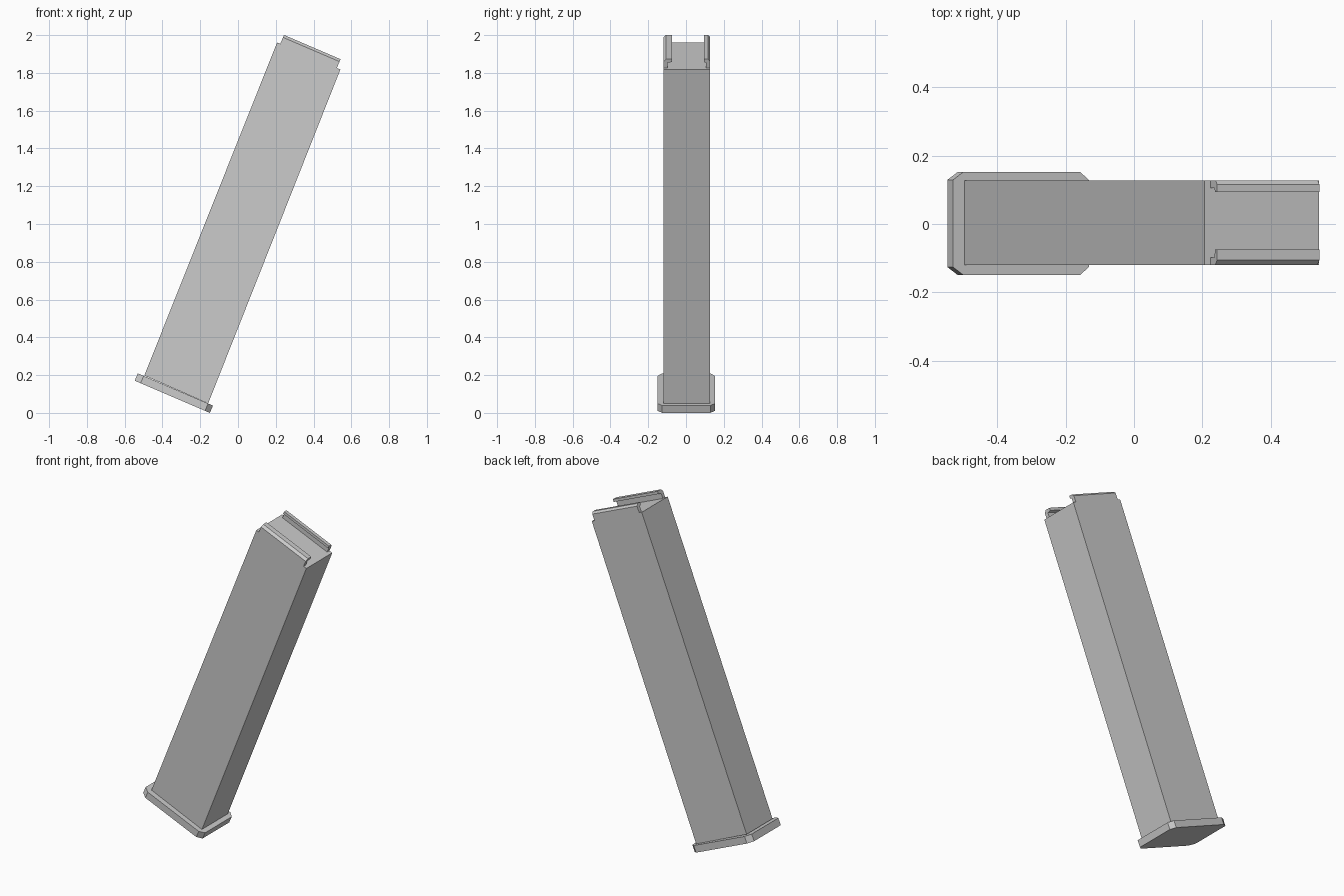
import bpy, bmesh, math
from mathutils import Vector

if "Cube" in bpy.data.objects:
    bpy.data.objects.remove(bpy.data.objects["Cube"])

TILT = math.radians(23.2)
ACROSS = Vector((math.cos(TILT), 0, -math.sin(TILT)))   # along the sloped end faces
NORMAL = Vector((math.sin(TILT), 0, math.cos(TILT)))    # out of the sloped end faces
Y = Vector((0, 1, 0))


def loft(name, ring_a, ring_b):
    """Closed solid between two matching rings of points."""
    bm = bmesh.new()
    a = [bm.verts.new(p) for p in ring_a]
    b = [bm.verts.new(p) for p in ring_b]
    bm.faces.new(a)
    bm.faces.new(b[::-1])
    for i in range(len(a)):
        j = (i + 1) % len(a)
        bm.faces.new((a[i], b[i], b[j], a[j]))
    bmesh.ops.recalc_face_normals(bm, faces=bm.faces)
    mesh = bpy.data.meshes.new(name)
    bm.to_mesh(mesh)
    bm.free()
    obj = bpy.data.objects.new(name, mesh)
    bpy.context.collection.objects.link(obj)
    return obj


# Long leaning body: side profile (x, z) extruded across y
Y0, Y1 = -0.12, 0.128
side = [(-0.496, 0.198), (-0.158, 0.05), (0.542, 1.818), (0.207, 1.961)]
loft("body", [(x, Y0, z) for x, z in side], [(x, Y1, z) for x, z in side])

# Base plate with chamfered corners, outline (u, y) on the sloped bottom
L, W0, W1, C, D = 0.433, -0.15, 0.153, 0.034, 0.024
outline = [(0, W0 + D), (C, W0), (L - C + 0.006, W0), (L, W0 + D),
           (L, W1 - D), (L - C + 0.006, W1), (C, W1), (0, W1 - D)]
corner = Vector((-0.547, 0, 0.1706))
bottom = [corner + ACROSS * u + Y * y for u, y in outline]
loft("base_plate", bottom, [p + NORMAL * 0.042 for p in bottom])

# Feed lips: hooked cross-section (inset from outer face, height) run along the top
top = Vector((0.207, 0, 1.961))


def lip(name, outer, inward, width, chamfer):
    hook = [(0, -0.004), (0, 0.051 - chamfer), (chamfer, 0.051), (width, 0.051),
            (width, 0.035), (0.022, 0.031), (0.022, -0.004)]
    ring = [top + Y * (outer + inward * d) + NORMAL * n for d, n in hook]
    loft(name, [p + ACROSS * 0.018 for p in ring], [p + ACROSS * 0.344 for p in ring])


lip("feed_lip_front", Y0, 1, 0.045, 0.014)
lip("feed_lip_back", Y1, -1, 0.034, 0.012)
